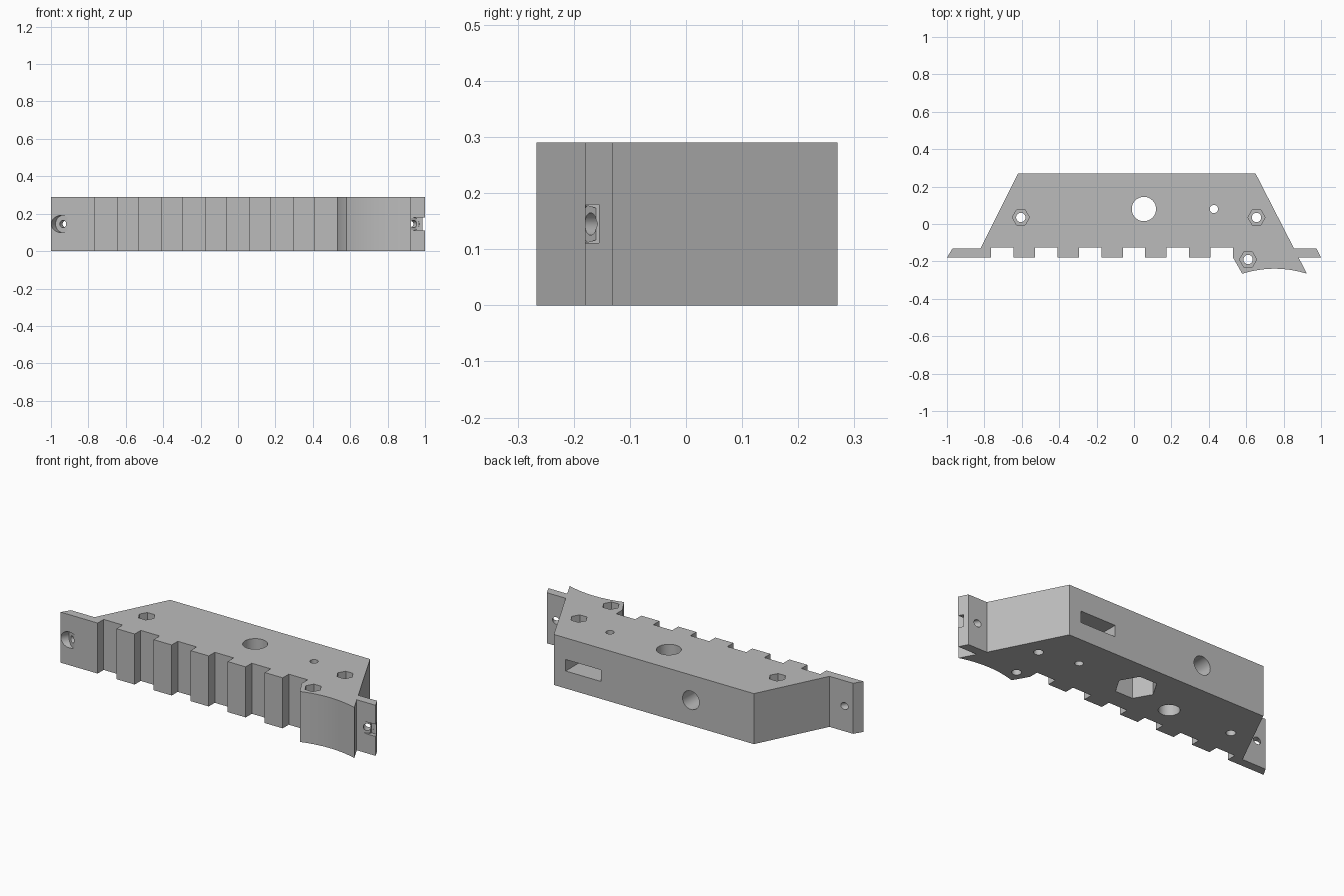
import bpy, bmesh, math
from mathutils import Vector

cube = bpy.data.objects.get("Cube")
if cube:
    bpy.data.objects.remove(cube, do_unlink=True)

HEIGHT = 0.29
MID = HEIGHT / 2
grey = bpy.data.materials.new("plain grey")
grey.use_nodes = True
grey.diffuse_color = (0.5, 0.5, 0.5, 1)
grey.node_tree.nodes["Principled BSDF"].inputs["Base Color"].default_value = (0.5, 0.5, 0.5, 1)


def make_object(name, bm):
    mesh = bpy.data.meshes.new(name)
    bmesh.ops.recalc_face_normals(bm, faces=bm.faces)
    bm.to_mesh(mesh)
    bm.free()
    mesh.materials.append(grey)
    obj = bpy.data.objects.new(name, mesh)
    bpy.context.scene.collection.objects.link(obj)
    return obj


def extrude_outline(name, outline, height):
    bm = bmesh.new()
    face = bm.faces.new([bm.verts.new((x, y, 0)) for x, y in outline])
    top = bmesh.ops.extrude_face_region(bm, geom=[face])["geom"]
    verts = [v for v in top if isinstance(v, bmesh.types.BMVert)]
    bmesh.ops.translate(bm, verts=verts, vec=(0, 0, height))
    return make_object(name, bm)


def cut(cutter):
    cutter.hide_render = True
    mod = body.modifiers.new("cut", "BOOLEAN")
    mod.operation = "DIFFERENCE"
    mod.solver = "EXACT"
    mod.object = cutter
    bpy.context.view_layer.objects.active = body
    bpy.ops.object.modifier_apply(modifier=mod.name)
    bpy.data.objects.remove(cutter, do_unlink=True)


def bore(start, end, radius, sides=32):
    """Cut a straight prism or round hole between two points."""
    a, b = Vector(start), Vector(end)
    axis = b - a
    bm = bmesh.new()
    bmesh.ops.create_cone(bm, cap_ends=True, segments=sides, radius1=radius,
                          radius2=radius, depth=axis.length)
    # Hexagon corners point along x
    if sides == 6:
        turn = min((math.atan2(v.co.y, v.co.x) % (math.pi / 3) for v in bm.verts))
        bmesh.ops.rotate(bm, verts=bm.verts, cent=(0, 0, 0),
                         matrix=Vector((1, 0)).to_3d().rotation_difference(
                             Vector((math.cos(turn), -math.sin(turn), 0))).to_matrix())
    matrix = axis.to_track_quat("Z", "Y").to_matrix().to_4x4() if sides != 6 else None
    if matrix:
        bm.transform(matrix)
    bmesh.ops.translate(bm, verts=bm.verts, vec=(a + b) / 2)
    cut(make_object("bore_cutter", bm))


def box_cut(low, high):
    bm = bmesh.new()
    bmesh.ops.create_cube(bm, size=1)
    low, high = Vector(low), Vector(high)
    bmesh.ops.scale(bm, verts=bm.verts, vec=high - low)
    bmesh.ops.translate(bm, verts=bm.verts, vec=(low + high) / 2)
    cut(make_object("box_cutter", bm))


# Plan outline: back and ears, concave foot, then the notched front edge
outline = [(-1, -0.18), (-0.97, -0.13), (-0.82, -0.13), (-0.62, 0.27), (0.65, 0.27),
           (0.855, -0.13), (0.975, -0.13), (1, -0.18), (0.88, -0.18)]
for i in range(21):
    t = 1 - i / 10
    outline.append((0.752 + 0.173 * t, -0.239 - 0.027 * t * t))
outline.append((0.53, -0.18))
for i in range(6):
    right = 0.53 - 0.235 * i
    left = right - 0.12
    outline += [(right, -0.18)] if i else []
    outline += [(right, -0.125), (left, -0.125), (left, -0.18)]
body = extrude_outline("mounting_block", outline, HEIGHT)

# Screw holes with hexagonal nut pockets in the top
for x, y in [(-0.605, 0.035), (0.655, 0.035), (0.61, -0.19)]:
    bore((x, y, -0.1), (x, y, 0.4), 0.025)
    bore((x, y, HEIGHT - 0.08), (x, y, 0.4), 0.046, 6)

# Large hole with a hexagonal pocket underneath
bore((0.053, 0.08, -0.1), (0.053, 0.08, 0.4), 0.065, 48)
bore((0.053, 0.08, -0.1), (0.053, 0.08, 0.15), 0.11, 6)

# Small hole crossing a rectangular slot in the back
bore((0.427, 0.08, -0.1), (0.427, 0.08, 0.4), 0.022)
box_cut((0.35, 0.0, 0.1), (0.575, 0.4, 0.166))

# Elbow channel from the back to the underside
bore((-0.22, -0.045, MID), (-0.22, 0.4, MID), 0.053)
bore((-0.22, 0.012, -0.1), (-0.22, 0.012, MID), 0.055)

# Slanted ear holes and their recesses
for side in (-1, 1):
    bore((side * 0.975, -0.23, MID), (side * 0.885, -0.08, MID), 0.02)
bore((-0.975, -0.23, MID), (-0.936, -0.165, MID), 0.046)
bore((0.975, -0.23, MID), (0.939, -0.17, MID), 0.034)
box_cut((0.955, -0.3, 0.111), (1.1, -0.155, 0.18))

# Smooth the round walls and keep the edges sharp
bpy.ops.object.select_all(action="DESELECT")
body.select_set(True)
bpy.context.view_layer.objects.active = body
bpy.ops.object.shade_smooth_by_angle(angle=math.radians(30))
